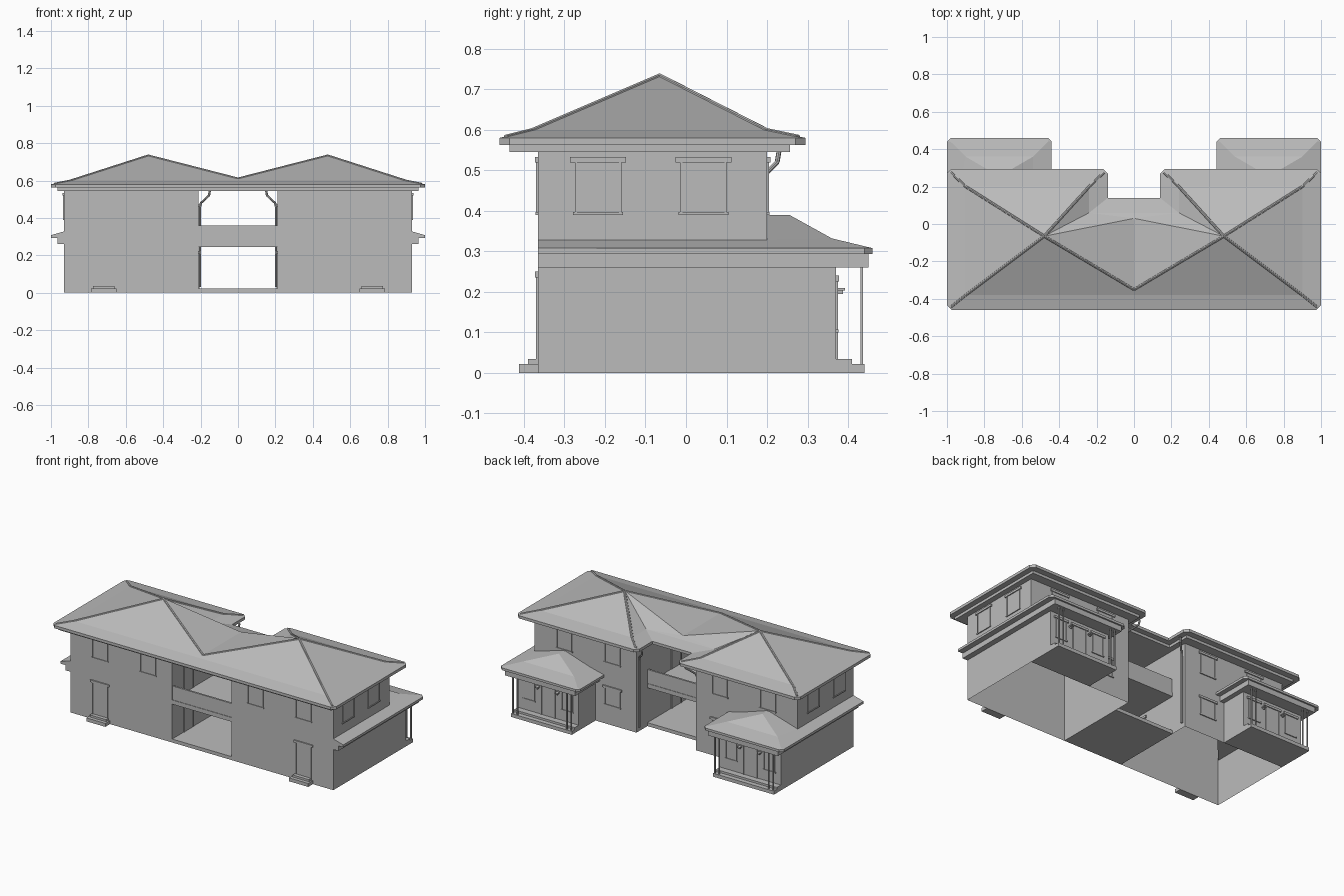
import bpy, bmesh
from mathutils import Vector

cube = bpy.data.objects.get("Cube")
if cube:
    bpy.data.objects.remove(cube, do_unlink=True)

GREY = (0.5, 0.5, 0.5, 1)
mat = bpy.data.materials.new("plain_grey")
mat.use_nodes = True
mat.diffuse_color = GREY
mat.node_tree.nodes["Principled BSDF"].inputs["Base Color"].default_value = GREY


def finish(name, bm, mirror=False, weld=True):
    """Turn a bmesh into an object, optionally mirrored across x = 0."""
    if mirror:
        both = bmesh.ops.duplicate(bm, geom=bm.verts[:] + bm.edges[:] + bm.faces[:])["geom"]
        copies = [g for g in both if isinstance(g, bmesh.types.BMVert)]
        for v in copies:
            v.co.x *= -1
        bmesh.ops.reverse_faces(bm, faces=[g for g in both if isinstance(g, bmesh.types.BMFace)])
    if weld:
        bmesh.ops.remove_doubles(bm, verts=bm.verts[:], dist=0.0005)
    mesh = bpy.data.meshes.new(name)
    bm.to_mesh(mesh)
    bm.free()
    mesh.materials.append(mat)
    obj = bpy.data.objects.new(name, mesh)
    bpy.context.collection.objects.link(obj)
    return obj


def add_prism(bm, outline, z0, z1, bottom=True):
    """Vertical prism over a counter-clockwise xy outline."""
    low = [bm.verts.new((x, y, z0)) for x, y in outline]
    top = [bm.verts.new((x, y, z1)) for x, y in outline]
    n = len(outline)
    for i in range(n):
        j = (i + 1) % n
        bm.faces.new((low[i], low[j], top[j], top[i]))
    bm.faces.new(top)
    if bottom:
        bm.faces.new(low[::-1])


def rect(x0, x1, y0, y1):
    return [(x0, y0), (x1, y0), (x1, y1), (x0, y1)]


def boxes(name, items, mirror=True, bottom=True):
    """Boxes given as (x0, x1, y0, y1, z0, z1)."""
    bm = bmesh.new()
    for x0, x1, y0, y1, z0, z1 in items:
        add_prism(bm, rect(x0, x1, y0, y1), z0, z1, bottom)
    return finish(name, bm, mirror, weld=False)


def poly_mesh(points, polys):
    bm = bmesh.new()
    verts = {k: bm.verts.new(p) for k, p in points.items()}
    for poly in polys:
        bm.faces.new([verts[k] for k in poly.split()])
    return bm


def pipe(name, points, radius, sides=8):
    """Round tube along points, with a mirrored twin."""
    bm = bmesh.new()
    for a, b in zip(points, points[1:]):
        a, b = Vector(a), Vector(b)
        turn = (b - a).to_track_quat('Z', 'Y').to_matrix().to_4x4()
        turn.translation = (a + b) / 2
        bmesh.ops.create_cone(bm, cap_ends=True, segments=sides, radius1=radius,
                              radius2=radius, depth=(b - a).length, matrix=turn)
    return finish(name, bm, True, weld=False)


# Main walls: hollow wings, and rear rooms standing on porch slabs
FRONT, BACK, IN, OUT = -0.365, 0.2, 0.21, 0.93
boxes("wing_walls", [(IN, OUT, FRONT, BACK, 0, 0.55)], bottom=False)
boxes("rear_room_walls", [(0.5, OUT, BACK, 0.37, 0.02, 0.3)])
boxes("porch_slab", [(0.5, OUT, BACK, 0.44, 0, 0.022), (0.5, OUT, 0.36, 0.41, 0.022, 0.035)])

# Main roof, half of it mirrored
E, B = 0.58, 0.6
pts = {
    "apex": (0.48, -0.065, 0.735), "v": (0, -0.35, 0.612), "p": (0, 0.03, 0.612),
    "f0": (0, -0.38, B), "f1": (0.9, -0.38, B), "b1": (0.9, 0.2, B), "b2": (0.24, 0.2, B),
    "c": (0.24, 0.06, B), "c0": (0, 0.06, B),
    "e0": (0, -0.46, E), "e1": (1, -0.46, E), "e2": (1, 0.295, E), "e3": (0.14, 0.295, E),
    "d": (0.14, 0.14, E), "d0": (0, 0.14, E)}
rim = ["e0", "e1", "e2", "e3", "d", "d0"]
for k in rim:
    x, y, z = pts[k]
    pts["u" + k] = (x, y, 0.562)
polys = ["apex v f0 f1", "apex f1 b1", "apex b1 b2", "apex b2 c", "apex c p", "p c c0", "apex p v",
         "f0 e0 e1 f1", "f1 e1 e2 b1", "b1 e2 e3 b2", "b2 e3 d c", "c d d0 c0",
         "ue0 ud0 ud ue3 ue2 ue1"]
polys += [f"{a} u{a} u{b} {b}" for a, b in zip(rim, rim[1:])]
bm = poly_mesh(pts, polys)
corners = [e for e in bm.edges if abs(e.verts[0].co.z - e.verts[1].co.z) > 0.01
           and (e.verts[0].co.xy - e.verts[1].co.xy).length < 0.001 and e.verts[0].co.x > 0.5
           or all(abs(v.co.x - 0.14) < 0.001 and v.co.y > 0.2 for v in e.verts)]
bmesh.ops.bevel(bm, geom=corners, offset=0.025, segments=1, affect='EDGES')
finish("main_roof", bm, True)

# Rounded caps along the hips
for n, path in enumerate(["apex f1 e1", "apex b1 e2", "apex b2 e3", "apex v"]):
    line = [Vector(pts[k]) - Vector((0, 0, 0.004)) for k in path.split()]
    if len(line) == 3:
        line[2] = line[1].lerp(line[2], 0.8)
    pipe(f"hip_cap_{n + 1}", line, 0.008)

# Boxed eaves under the main roof
bm = bmesh.new()
add_prism(bm, [(-0.965, -0.435), (0.965, -0.435), (0.965, 0.257), (0.175, 0.257), (0.175, 0.105),
               (-0.175, 0.105), (-0.175, 0.257), (-0.965, 0.257)], 0.545, 0.564)
finish("eave_box", bm)

# Side skirt roof joined to the hipped porch roof
low = {
    "a": (OUT, FRONT, 0.328), "b": (1, FRONT, 0.308), "k": (1, 0.46, 0.308), "m": (0.44, 0.46, 0.308),
    "n": (0.44, BACK, 0.308), "w": (OUT, BACK, 0.328), "r1": (0.9, 0.36, 0.332),
    "r2": (0.54, 0.36, 0.332), "r3": (0.54, BACK, 0.332), "t": (0.72, 0.255, 0.39),
    "t0": (0.72, BACK, 0.39), "ua": (OUT, FRONT, 0.293)}
edge = ["b", "k", "m", "n"]
for k in edge:
    x, y, z = low[k]
    low["u" + k] = (x, y, 0.293)
polys = ["a b k r1 w", "r1 k m r2", "r2 m n r3", "t r1 r2", "t r2 r3 t0", "t t0 w r1",
         "a ua ub b", "ua un um uk ub"]
polys += [f"{p} u{p} u{q} {q}" for p, q in zip(edge, edge[1:])]
bm = poly_mesh(low, polys)
bmesh.ops.bevel(bm, geom=[e for e in bm.edges if {round(v.co.y, 2) for v in e.verts} == {0.46}
                          and abs(e.verts[0].co.x - e.verts[1].co.x) < 0.001],
                offset=0.02, segments=1, affect='EDGES')
finish("lower_roof", bm, True)
boxes("lower_eave_box", [(OUT, 0.965, FRONT, BACK, 0.26, 0.294),
                         (0.47, 0.965, BACK, 0.45, 0.26, 0.294)])

# Porch columns in pairs at the corners
boxes("porch_columns", [(x, x + 0.007, y, y + 0.007, 0.02, 0.262)
                        for x, y in [(0.505, 0.43), (0.535, 0.43), (0.885, 0.43), (0.917, 0.43)]])

# Central passage: floors and solid railings
boxes("passage_floors", [(-IN, IN, FRONT, 0.09, 0, 0.022), (-IN, IN, FRONT, 0.09, 0.245, 0.272)], False)
boxes("balcony_railings", [(-IN, IN, FRONT + 0.003, FRONT + 0.015, 0.27, 0.36),
                           (-IN, IN, 0.075, 0.087, 0.27, 0.36)], False)

# Front door stoops
boxes("front_stoops", [(0.65, 0.785, -0.412, FRONT, 0, 0.022), (0.66, 0.775, -0.39, FRONT, 0.022, 0.035)])


def opening(name, centre, width, z0, z1, face, side, along_x=True, sill=True):
    """Shallow framed window or door on a wall, with lintel, jambs, sill and pane."""
    h = width / 2
    parts = [(-h - 0.012, h + 0.012, z1 - 0.014, z1, 0.008),
             (-h, -h + 0.006, z0, z1, 0.005), (h - 0.006, h, z0, z1, 0.005),
             (-h, h, z0, z1, 0.002)]
    if sill:
        parts.append((-h - 0.004, h + 0.004, z0, z0 + 0.007, 0.006))
    items = []
    for a, b, lo, hi, depth in parts:
        near, far = sorted((face, face + side * depth))
        flat = (centre + a, centre + b, near, far) if along_x else (near, far, centre + a, centre + b)
        items.append((*flat, lo, hi))
    boxes(name, items)


# Windows and doors
for x in (0.38, 0.72):
    opening("front_window", x, 0.11, 0.39, 0.533, FRONT, -1)
    opening("back_window", x, 0.11, 0.39, 0.533, BACK, 1)
for y in (-0.217, 0.043):
    opening("side_window", y, 0.115, 0.39, 0.533, OUT, 1, False)
opening("front_door", 0.72, 0.11, 0.035, 0.25, FRONT, -1, sill=False)
opening("lower_back_window", 0.38, 0.11, 0.12, 0.245, BACK, 1)
opening("porch_door", 0.715, 0.1, 0.035, 0.24, 0.37, 1, sill=False)
for x in (0.58, 0.85):
    opening("porch_window", x, 0.08, 0.1, 0.24, 0.37, 1)
for z in (0.022, 0.272):
    opening("passage_door", -0.2, 0.1, z, z + 0.2, IN, -1, False, False)

# Porch lamps
bm = bmesh.new()
for x in (0.645, 0.785):
    add_prism(bm, rect(x - 0.01, x + 0.01, 0.37, 0.392), 0.203, 0.21)
    add_prism(bm, rect(x - 0.005, x + 0.005, 0.375, 0.387), 0.195, 0.203)
finish("porch_lamps", bm, True, weld=False)

# Downspouts from the inner eaves
pipe("downspout", [(0.15, 0.23, 0.55), (0.155, 0.225, 0.52), (0.198, 0.185, 0.48),
                   (0.203, 0.18, 0.46), (0.203, 0.18, 0.03)], 0.006)
